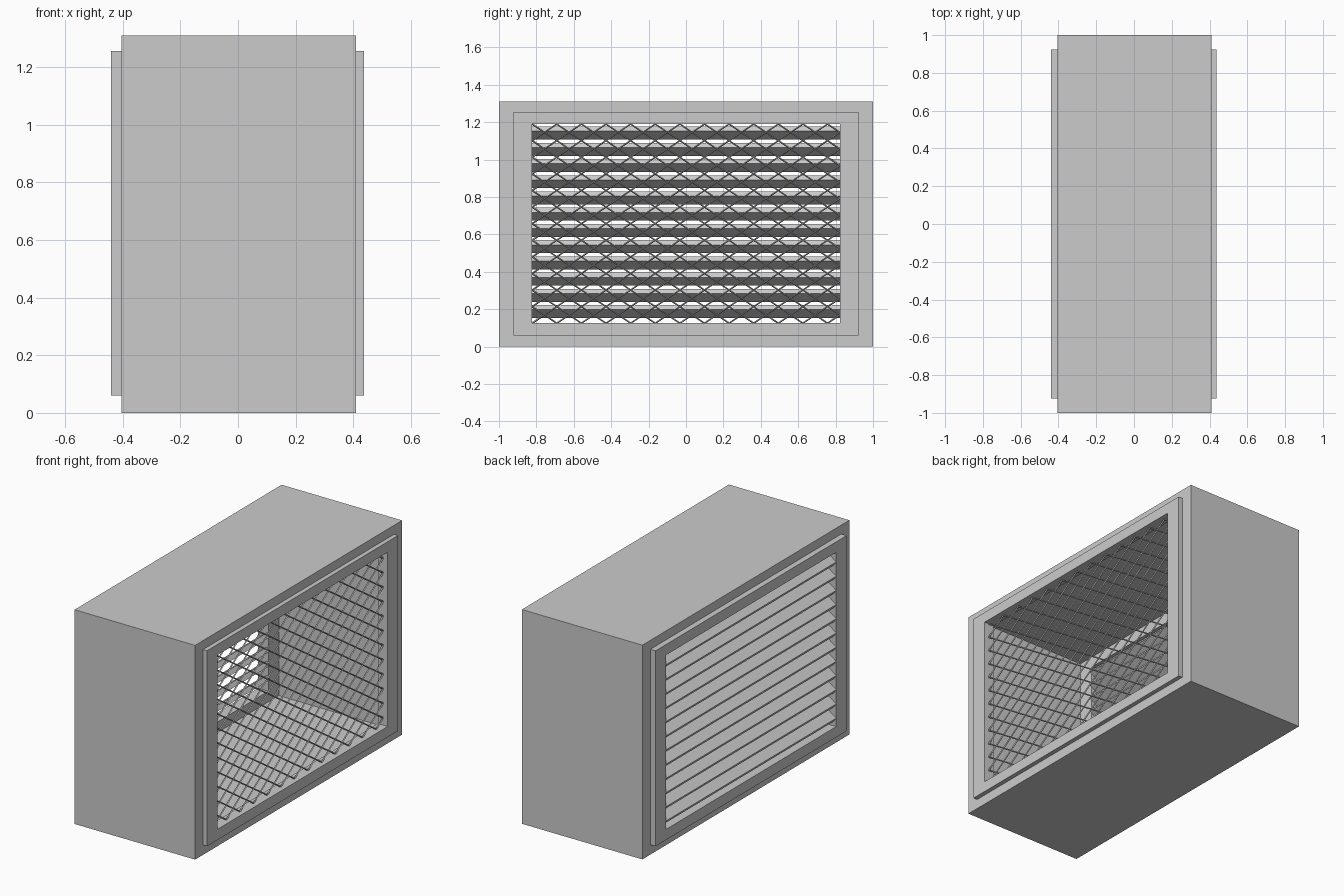
import bpy, bmesh, math
from mathutils import Matrix

if "Cube" in bpy.data.objects:
    bpy.data.objects.remove(bpy.data.objects["Cube"], do_unlink=True)

gray = bpy.data.materials.new("light_gray_metal")
gray.use_nodes = True
gray.diffuse_color = (0.6, 0.6, 0.6, 1)
gray.node_tree.nodes["Principled BSDF"].inputs["Base Color"].default_value = gray.diffuse_color


def add_object(name, data):
    obj = bpy.data.objects.new(name, data)
    data.materials.append(gray)
    bpy.context.collection.objects.link(obj)
    return obj


def finish(name, bm):
    bmesh.ops.recalc_face_normals(bm, faces=bm.faces)
    mesh = bpy.data.meshes.new(name)
    bm.to_mesh(mesh)
    bm.free()
    return add_object(name, mesh)


def rect_ring(name, x0, x1, outer, inner):
    """Rectangular tube along x; outer and inner are (half width, bottom, top)."""
    bm = bmesh.new()
    loops = []
    for x, (w, lo, hi) in ((x0, outer), (x1, outer), (x1, inner), (x0, inner)):
        loops.append([bm.verts.new((x, y, z))
                      for y, z in ((-w, lo), (w, lo), (w, hi), (-w, hi))])
    for i in range(4):
        a, b = loops[i], loops[(i + 1) % 4]
        for j in range(4):
            k = (j + 1) % 4
            bm.faces.new((a[j], a[k], b[k], b[j]))
    return finish(name, bm)


body = (1.0, 0.0, 1.31)
seat = (0.9225, 0.06, 1.255)
opening = (0.8225, 0.125, 1.19)

# Hollow housing and the two frames seated in its ends
rect_ring("housing", -0.405, 0.41, body, seat)
rect_ring("mesh_frame", 0.37, 0.437, seat, opening)
rect_ring("louver_frame", -0.44, -0.37, seat, opening)

# Tilted louver slats, sloping down towards the outside
bm = bmesh.new()
pitch = 0.0868
tilt = Matrix.Rotation(math.radians(-35), 4, 'Y')
size = Matrix.Diagonal((0.078, 2 * opening[0], 0.03, 1))
for i in range(12):
    place = Matrix.Translation((-0.4, 0, 0.187 + i * pitch))
    bmesh.ops.create_cube(bm, size=1, matrix=place @ tilt @ size)
finish("louver_slats", bm)

# Diamond wire mesh made of mirrored zigzag strands
columns, rows = 25, 24
step_y = 2 * opening[0] / columns
step_z = (opening[2] - opening[1]) / rows
curve = bpy.data.curves.new("wire_mesh", 'CURVE')
curve.dimensions = '3D'
curve.bevel_depth = 0.005
curve.bevel_resolution = 0
for r in range(rows):
    strand = curve.splines.new('POLY')
    strand.points.add(columns)
    for c, point in enumerate(strand.points):
        up = (r + c) % 2
        point.co = (0.405, -opening[0] + c * step_y, opening[1] + (r + up) * step_z, 1)
wire = add_object("wire_mesh_curve", curve)
bpy.context.view_layer.update()
mesh = bpy.data.meshes.new_from_object(wire.evaluated_get(bpy.context.evaluated_depsgraph_get()))
bpy.data.objects.remove(wire, do_unlink=True)
mesh.materials.clear()
add_object("wire_mesh", mesh)
mesh.shade_flat()
